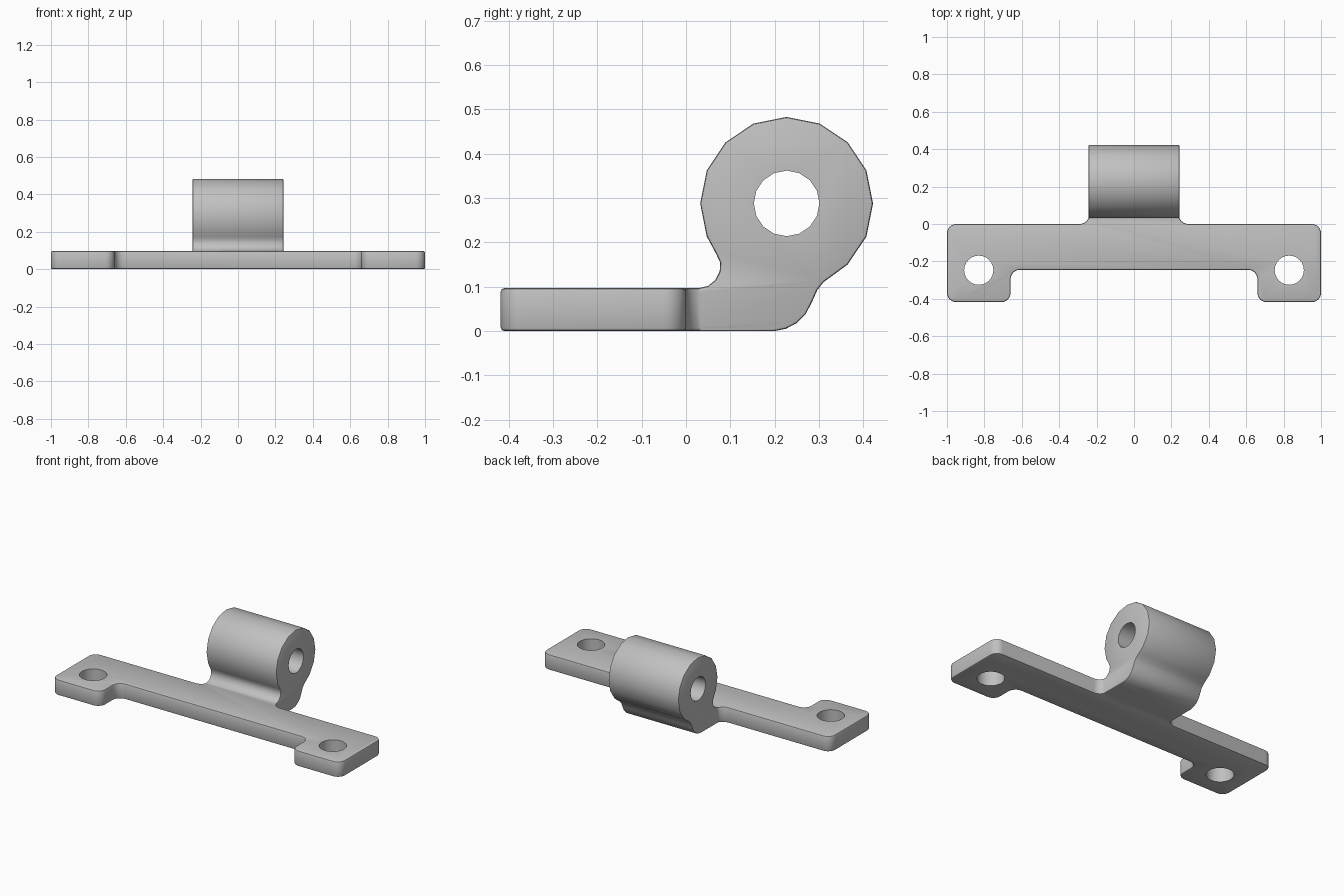
import bpy, bmesh, math
from mathutils import Vector

default = bpy.data.objects.get("Cube")
if default:
    bpy.data.objects.remove(default, do_unlink=True)

grey = bpy.data.materials.new("plain_grey")
grey.use_nodes = True
colour = (0.53, 0.53, 0.53, 1)
grey.diffuse_color = colour
grey.node_tree.nodes["Principled BSDF"].inputs["Base Color"].default_value = colour


def round_corners(corners, steps=6):
    """Replace each right-angled corner (x, y, radius) with an arc."""
    out = []
    for i, (x, y, r) in enumerate(corners):
        p = Vector((x, y))
        if r == 0:
            out.append(p)
            continue
        before = (Vector(corners[i - 1][:2]) - p).normalized()
        after = (Vector(corners[(i + 1) % len(corners)][:2]) - p).normalized()
        centre = p + r * (before + after)
        for k in range(steps + 1):
            t = math.pi / 2 * k / steps
            out.append(centre - r * (after * math.cos(t) + before * math.sin(t)))
    return out


def prism(name, points, place, depth, rim=0.008):
    """Extrude an outline along depth and soften the rims of both caps."""
    bm = bmesh.new()
    base = bm.faces.new([bm.verts.new(place(p)) for p in points])
    grown = bmesh.ops.extrude_face_region(bm, geom=[base], use_keep_orig=True)["geom"]
    top = next(g for g in grown if isinstance(g, bmesh.types.BMFace))
    bmesh.ops.translate(bm, vec=depth, verts=top.verts[:])
    bmesh.ops.recalc_face_normals(bm, faces=bm.faces[:])
    bmesh.ops.bevel(bm, geom=base.edges[:] + top.edges[:], offset=rim,
                    segments=2, profile=0.5, affect='EDGES')
    bmesh.ops.recalc_face_normals(bm, faces=bm.faces[:])
    mesh = bpy.data.meshes.new(name)
    bm.to_mesh(mesh)
    bm.free()
    mesh.materials.append(grey)
    obj = bpy.data.objects.new(name, mesh)
    bpy.context.collection.objects.link(obj)
    return obj


def combine(target, tool, operation):
    """Apply a boolean and discard the tool."""
    bpy.ops.object.select_all(action='DESELECT')
    bpy.context.view_layer.objects.active = target
    target.select_set(True)
    mod = target.modifiers.new("combine", 'BOOLEAN')
    mod.operation, mod.object, mod.solver = operation, tool, 'EXACT'
    bpy.ops.object.modifier_apply(modifier=mod.name)
    bpy.data.objects.remove(tool, do_unlink=True)


def drill(target, sides, radius, centre, rotation=(0, 0, 0)):
    bpy.ops.mesh.primitive_cylinder_add(vertices=sides, radius=radius, depth=0.8,
                                        location=centre, rotation=rotation)
    cutter = bpy.context.object
    cutter.name = "hole_cutter"
    cutter.hide_render = True
    cutter.data.materials.append(grey)
    combine(target, cutter, 'DIFFERENCE')


# Mounting plate: two feet, a front notch and a flared neck at the back
R = 0.05
half = [(0.24, 0.1, 0), (0.24, 0, R), (1, 0, R), (1, -0.418, R),
        (0.66, -0.418, R), (0.66, -0.245, R)]
outline = half + [(-x, y, r) for x, y, r in reversed(half)]
bracket = prism("hinge_bracket", round_corners(outline),
                lambda p: (p[0], p[1], 0), (0, 0, 0.097))

# Hinge knuckle: faceted barrel blending into the plate
cy, cz, radius = 0.227, 0.288, 0.195
heel = [(0.03, 0.0), (0.2, 0.0), (0.225, 0.005), (0.25, 0.018), (0.27, 0.038),
        (0.285, 0.067), (0.296, 0.092), (0.31, 0.11), (0.336, 0.129)]
barrel = [(cy + radius * math.cos(i * math.pi / 8), cz + radius * math.sin(i * math.pi / 8))
          for i in range(-2, 10)]
throat = [(0.068, 0.174), (0.077, 0.155), (0.076, 0.135), (0.066, 0.115),
          (0.05, 0.102), (0.03, 0.097), (0.02, 0.09), (0.02, 0.03)]
knuckle = prism("knuckle", heel + barrel + throat,
                lambda p: (-0.243, p[0], p[1]), (0.486, 0, 0), 0.006)
combine(bracket, knuckle, 'UNION')

# Screw holes and pin hole
for side in (-1, 1):
    drill(bracket, 24, 0.078, (side * 0.83, -0.247, 0.05))
drill(bracket, 16, 0.074, (0, cy, cz), (0, math.pi / 2, 0))

bpy.ops.object.select_all(action='DESELECT')
bracket.select_set(True)
bpy.context.view_layer.objects.active = bracket
bpy.ops.object.shade_smooth_by_angle(angle=math.radians(35))
